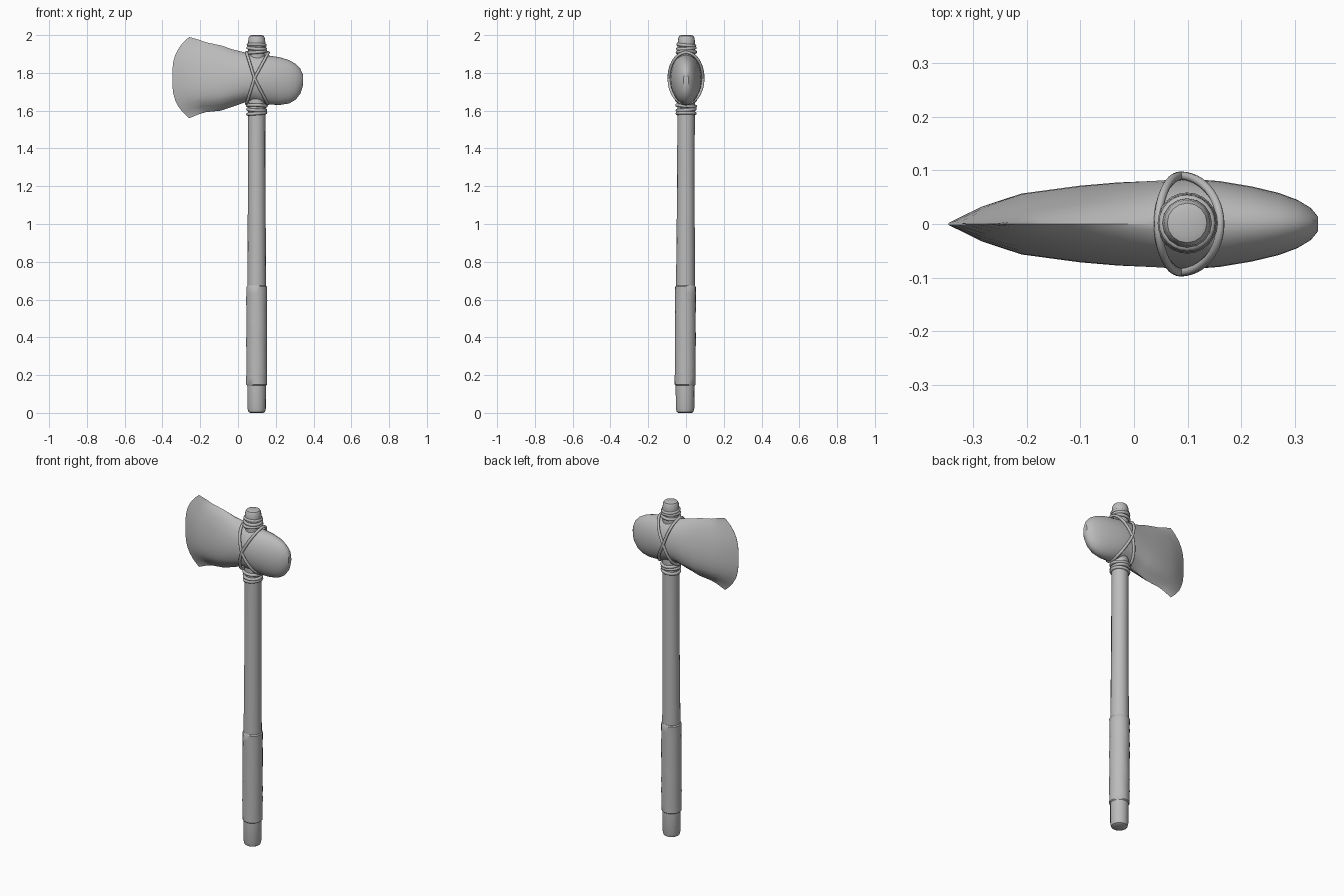
import bpy, bmesh, math

if "Cube" in bpy.data.objects:
    bpy.data.objects.remove(bpy.data.objects["Cube"])

grey = bpy.data.materials.new("neutral grey")
grey.use_nodes = True
grey.diffuse_color = (0.5, 0.5, 0.5, 1)
bsdf = grey.node_tree.nodes["Principled BSDF"]
bsdf.inputs["Base Color"].default_value = (0.5, 0.5, 0.5, 1)
bsdf.inputs["Roughness"].default_value = 0.8

AXIS_X = 0.099


def loft(name, rings, closed=False, angle=35):
    """Skin a list of equal-sized rings; cap the ends unless closed."""
    bm = bmesh.new()
    loops = [[bm.verts.new(p) for p in ring] for ring in rings]
    n = len(loops[0])
    pairs = list(zip(loops, loops[1:]))
    if closed:
        pairs.append((loops[-1], loops[0]))
    for a, b in pairs:
        for i in range(n):
            j = (i + 1) % n
            bm.faces.new((a[i], a[j], b[j], b[i]))
    if not closed:
        bm.faces.new(loops[0])
        bm.faces.new(loops[-1])
    bmesh.ops.recalc_face_normals(bm, faces=bm.faces)
    mesh = bpy.data.meshes.new(name)
    bm.to_mesh(mesh)
    bm.free()
    obj = bpy.data.objects.new(name, mesh)
    bpy.context.collection.objects.link(obj)
    mesh.materials.append(grey)
    bpy.ops.object.select_all(action="DESELECT")
    obj.select_set(True)
    bpy.context.view_layer.objects.active = obj
    bpy.ops.object.shade_smooth_by_angle(angle=math.radians(angle))
    return obj


def lean(z):
    """The handle tips very slightly backwards as it rises."""
    return -0.005 + 0.0035 * z


def turned(name, profile, sides=16, wobble=0):
    """Turn (radius, height) pairs around the handle axis."""
    rings = []
    for k, (r, z) in enumerate(profile):
        ring = []
        for i in range(sides):
            t = math.tau * i / sides
            rr = r + wobble * math.sin(3 * t + 2.1 * k) * math.cos(t - k)
            ring.append((AXIS_X + rr * math.cos(t), lean(z) + rr * math.sin(t), z))
        rings.append(ring)
    return loft(name, rings)


def cord(name, path, thickness):
    """Closed cord drawn through a list of points."""
    curve = bpy.data.curves.new(name, "CURVE")
    curve.dimensions = "3D"
    curve.bevel_depth = thickness
    curve.bevel_resolution = 2
    spline = curve.splines.new("POLY")
    spline.points.add(len(path) - 1)
    for point, co in zip(spline.points, path):
        point.co = (*co, 1)
    spline.use_cyclic_u = True
    spline.use_smooth = True
    obj = bpy.data.objects.new(name, curve)
    bpy.context.collection.objects.link(obj)
    curve.materials.append(grey)


# Wooden handle with rounded ends
turned("handle", [(0.035, 0), (0.044, 0.005), (0.049, 0.025), (0.05, 0.14), (0.05, 0.7),
                  (0.047, 1.1), (0.046, 1.55), (0.046, 1.94), (0.046, 1.96),
                  (0.043, 1.985), (0.037, 1.996), (0.025, 2.0)])

# Leather grip, slightly uneven
grip = [(0.05, 0.145), (0.055, 0.15)]
grip += [(0.055, 0.15 + 0.52 * k / 14) for k in range(1, 14)]
grip += [(0.055, 0.668), (0.05, 0.674)]
turned("grip", grip, 20, 0.0012)


def blade_width(v):
    """Blade section: steep lower bevel, long taper towards the top."""
    pts = [(-1, 0), (-0.68, 0.85), (-0.35, 1), (0.05, 0.95), (0.5, 0.7), (0.85, 0.33), (1, 0)]
    for (a, p), (b, q) in zip(pts, pts[1:]):
        if v <= b:
            return p + (q - p) * (v - a) / (b - a)
    return 0


# Stone head stations: x, top, bottom, half width, edge sweep, roundness
stations = [
    (-0.348, 1.99, 1.56, 0.001, 0.09, 0),
    (-0.285, 1.975, 1.582, 0.033, 0.08, 0),
    (-0.21, 1.962, 1.592, 0.058, 0.04, 0),
    (-0.1, 1.945, 1.6, 0.073, 0.01, 0.1),
    (-0.03, 1.925, 1.62, 0.079, 0, 0.3),
    (0.04, 1.907, 1.645, 0.082, 0, 0.6),
    (0.1, 1.9, 1.642, 0.085, 0, 0.9),
    (0.16, 1.892, 1.633, 0.08, 0, 1),
    (0.22, 1.883, 1.63, 0.07, 0, 1),
    (0.27, 1.868, 1.638, 0.058, 0, 1),
    (0.305, 1.848, 1.658, 0.045, 0, 1),
    (0.33, 1.822, 1.69, 0.03, 0, 1),
    (0.343, 1.793, 1.73, 0.014, 0, 1),
]
SIDES = 32
head = []
for x, top, bottom, width, sweep, roundness in stations:
    ring = []
    for i in range(SIDES):
        t = math.tau * i / SIDES
        v = math.cos(t)
        side = 1 if math.sin(t) >= 0 else -1
        w = roundness * abs(math.sin(t)) + (1 - roundness) * blade_width(v)
        z = (top + bottom) / 2 + v * (top - bottom) / 2
        ring.append((x + sweep * abs(v) ** 3, side * w * width, z))
    head.append(ring)
loft("stone_head", head, angle=30)

# Two crossed lashings around the head
for name, up, down in (("lashing_a", -0.042, 0.07), ("lashing_b", 0.074, -0.042)):
    path = []
    for i in range(48):
        t = math.tau * i / 48
        s = math.sin(t)
        reach = up * s if s > 0 else -down * s
        path.append((0.087 + reach, 0.09 * math.cos(t), 1.772 + 0.136 * s))
    cord(name, path, 0.008)

# Cord turns above and below the head
turns = ((1.585, 0.047), (1.605, 0.047), (1.626, 0.049), (1.91, 0.048), (1.93, 0.046), (1.947, 0.044))
for k, (z, radius) in enumerate(turns):
    tilt = 0.004 * (-1) ** k
    path = []
    for i in range(24):
        t = math.tau * i / 24
        path.append((AXIS_X + radius * math.cos(t), lean(z) + radius * math.sin(t),
                     z + tilt * math.cos(t + k)))
    cord("binding_turn_%d" % (k + 1), path, 0.009)
